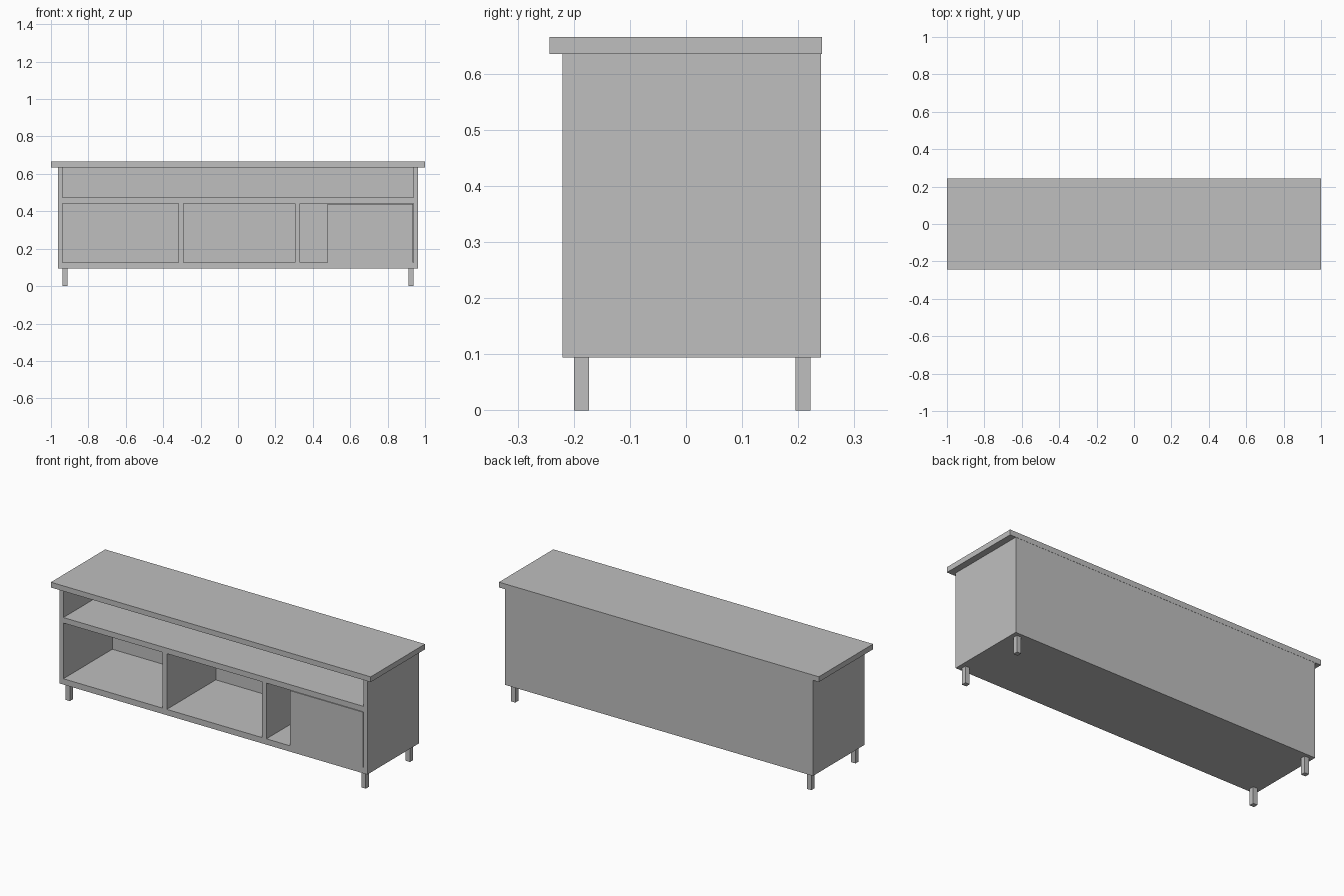
import bpy
import bmesh

cube = bpy.data.objects.get("Cube")
if cube:
    bpy.data.objects.remove(cube, do_unlink=True)

# Single grey finish
GREY = (0.52, 0.52, 0.52, 1)
finish = bpy.data.materials.new("grey_finish")
finish.use_nodes = True
finish.diffuse_color = GREY
finish.node_tree.nodes["Principled BSDF"].inputs["Base Color"].default_value = GREY


def box(name, xs, ys, zs):
    """Add a flat-sided board spanning the given ranges."""
    bm = bmesh.new()
    bmesh.ops.create_cube(bm, size=1)
    spans = (xs, ys, zs)
    for v in bm.verts:
        v.co = [lo if c < 0 else hi for c, (lo, hi) in zip(v.co, spans)]
    mesh = bpy.data.meshes.new(name)
    bm.to_mesh(mesh)
    bm.free()
    mesh.materials.append(finish)
    obj = bpy.data.objects.new(name, mesh)
    bpy.context.collection.objects.link(obj)
    return obj


OUT, INN = 0.963, 0.938            # carcass outer and inner half width
FRONT, BACK_IN, BACK = -0.22, 0.217, 0.241
BOTTOM, FLOOR = 0.094, 0.127
SHELF_LO, SHELF_HI = 0.442, 0.473
TOP_LO, TOP_HI = 0.635, 0.665
DEPTH = (FRONT, BACK_IN)

# Top and carcass boards
box("top_board", (-1, 1), (-0.243, 0.242), (TOP_LO, TOP_HI))
box("bottom_board", (-OUT, OUT), DEPTH, (BOTTOM, FLOOR))
box("back_panel", (-OUT, OUT), (BACK_IN, BACK), (BOTTOM, TOP_LO))
box("shelf", (-INN, INN), DEPTH, (SHELF_LO, SHELF_HI))

# Sides and legs, mirrored left and right
for side, s in (("left", 1), ("right", -1)):
    box(side + "_side_panel", sorted((s * INN, s * OUT)), DEPTH, (FLOOR, TOP_LO))
    for end, y in (("front", -0.2), ("back", 0.195)):
        box(f"{end}_{side}_leg", sorted((s * 0.912, s * 0.939)),
            (y, y + 0.027), (0, BOTTOM))

# Dividers between the lower compartments
for name, x in (("right_divider", -0.318), ("left_divider", 0.305)):
    box(name, (x, x + 0.027), DEPTH, (FLOOR, SHELF_LO))

# Sliding door closing the left end
box("door", (0.478, INN - 0.003), (FRONT, FRONT + 0.02), (FLOOR, SHELF_LO - 0.003))
